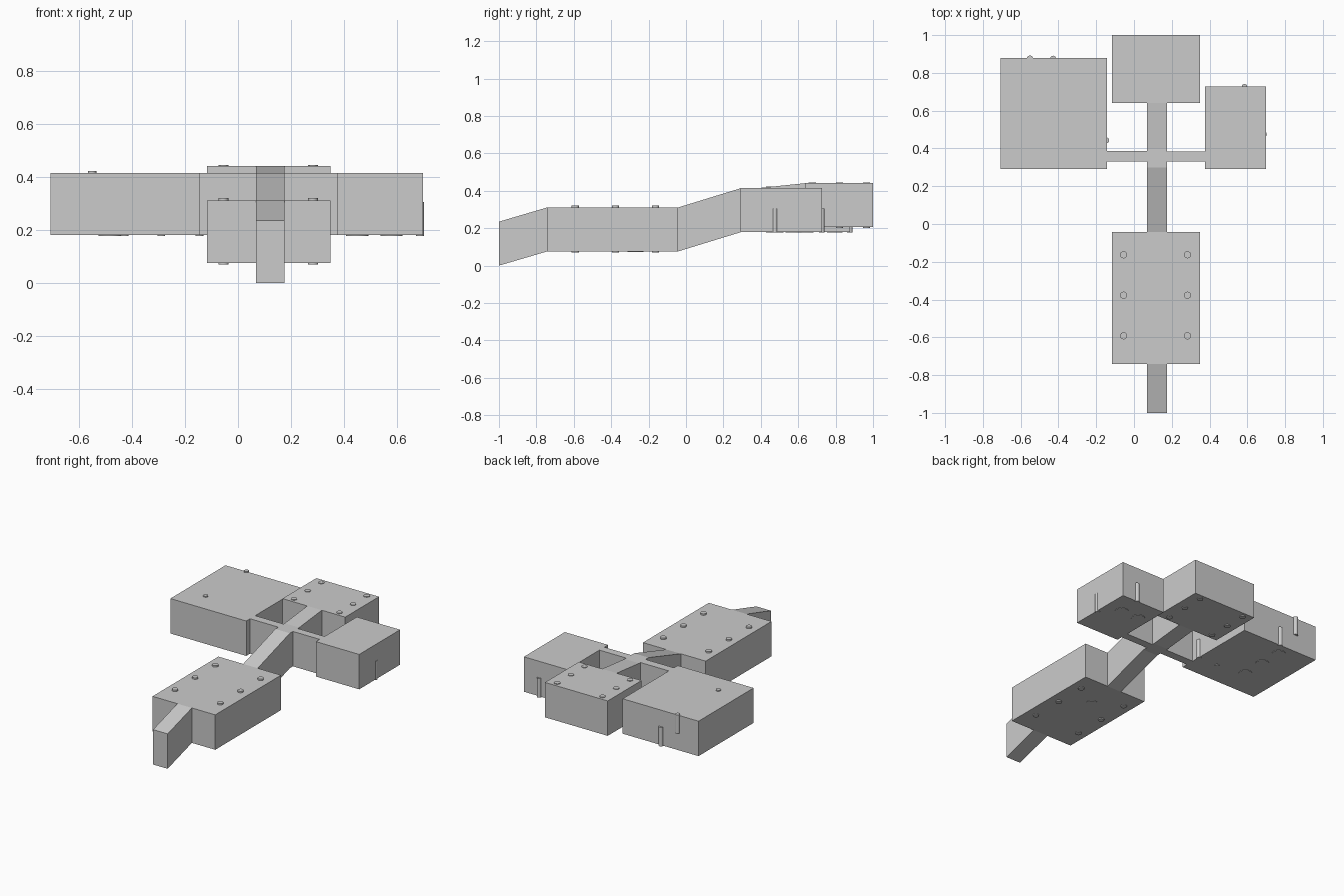
import bpy, bmesh

if "Cube" in bpy.data.objects:
    bpy.data.objects.remove(bpy.data.objects["Cube"])


def finish(name, bm):
    bmesh.ops.recalc_face_normals(bm, faces=bm.faces)
    me = bpy.data.meshes.new(name)
    bm.to_mesh(me)
    bm.free()
    ob = bpy.data.objects.new(name, me)
    bpy.context.collection.objects.link(ob)
    return ob


def passage(name, x0, x1, spine, h=0.235):
    """Extrude a side profile (y, floor z) of constant height across x."""
    outline = spine + [(y, z + h) for y, z in reversed(spine)]
    bm = bmesh.new()
    face = bm.faces.new([bm.verts.new((x0, y, z)) for y, z in outline])
    ext = bmesh.ops.extrude_face_region(bm, geom=[face])["geom"]
    moved = [v for v in ext if isinstance(v, bmesh.types.BMVert)]
    bmesh.ops.translate(bm, verts=moved, vec=(x1 - x0, 0, 0))
    return finish(name, bm)


def cylinder(name, x, y, z0, z1, r, sides=16):
    bm = bmesh.new()
    bmesh.ops.create_cone(bm, cap_ends=True, segments=sides,
                          radius1=r, radius2=r, depth=z1 - z0)
    bmesh.ops.translate(bm, verts=bm.verts, vec=(x, y, (z0 + z1) / 2))
    ob = finish(name, bm)
    for p in ob.data.polygons:
        p.use_smooth = abs(p.normal.z) < 0.5
    for e in ob.data.edges:
        a, b = (ob.data.vertices[i].co.z for i in e.vertices)
        e.use_edge_sharp = abs(a - b) < 1e-5
    return ob


# Rooms: x range, y range, floor height
for name, x0, x1, y0, y1, z in [
        ("front_room", -0.117, 0.35, -0.742, -0.042, 0.079),
        ("back_room", -0.117, 0.35, 0.64, 1.0, 0.209),
        ("left_room", -0.708, -0.143, 0.292, 0.878, 0.184),
        ("right_room", 0.376, 0.698, 0.292, 0.727, 0.184)]:
    passage(name, x0, x1, [(y0, z), (y1, z)])

# Sloping corridors along the main axis
passage("entry_ramp", 0.068, 0.176, [(-1.0, 0.003), (-0.742, 0.079)])
passage("main_corridor", 0.068, 0.176,
        [(-0.042, 0.079), (0.30, 0.184), (0.40, 0.184), (0.64, 0.209)])

# Level side corridors
passage("left_corridor", -0.143, 0.068, [(0.332, 0.184), (0.387, 0.184)])
passage("right_corridor", 0.176, 0.376, [(0.332, 0.184), (0.384, 0.184)])

# Columns that pass through floor and ceiling of the two main rooms
for x in (-0.055, 0.283):
    for y in (-0.592, -0.377, -0.163):
        cylinder("front_room_column", x, y, 0.073, 0.324, 0.019)
    for y in (0.675, 0.82, 0.965):
        cylinder("back_room_column", x, y, 0.204, 0.448, 0.019)

# Short posts in the side rooms, some breaking through the walls
for x, y in [(-0.428, 0.876), (-0.146, 0.443), (-0.29, 0.443),
             (0.585, 0.726), (0.688, 0.475)]:
    cylinder("low_post", x, y, 0.18, 0.308, 0.015)
for x, y in [(-0.551, 0.876), (-0.551, 0.443)]:
    cylinder("high_post", x, y, 0.30, 0.426, 0.016)

# Round table bases showing under the floors
for x, y, z in [(-0.485, 0.48, 0.181), (-0.485, 0.64, 0.181), (-0.485, 0.795, 0.181),
                (0.58, 0.575, 0.181), (0.45, 0.575, 0.181), (0.11, -0.27, 0.077)]:
    cylinder("round_base", x, y, z, z + 0.03, 0.042, 24)

# Lowest edge rests on the ground
for ob in bpy.data.objects:
    ob.location.z -= 0.003
